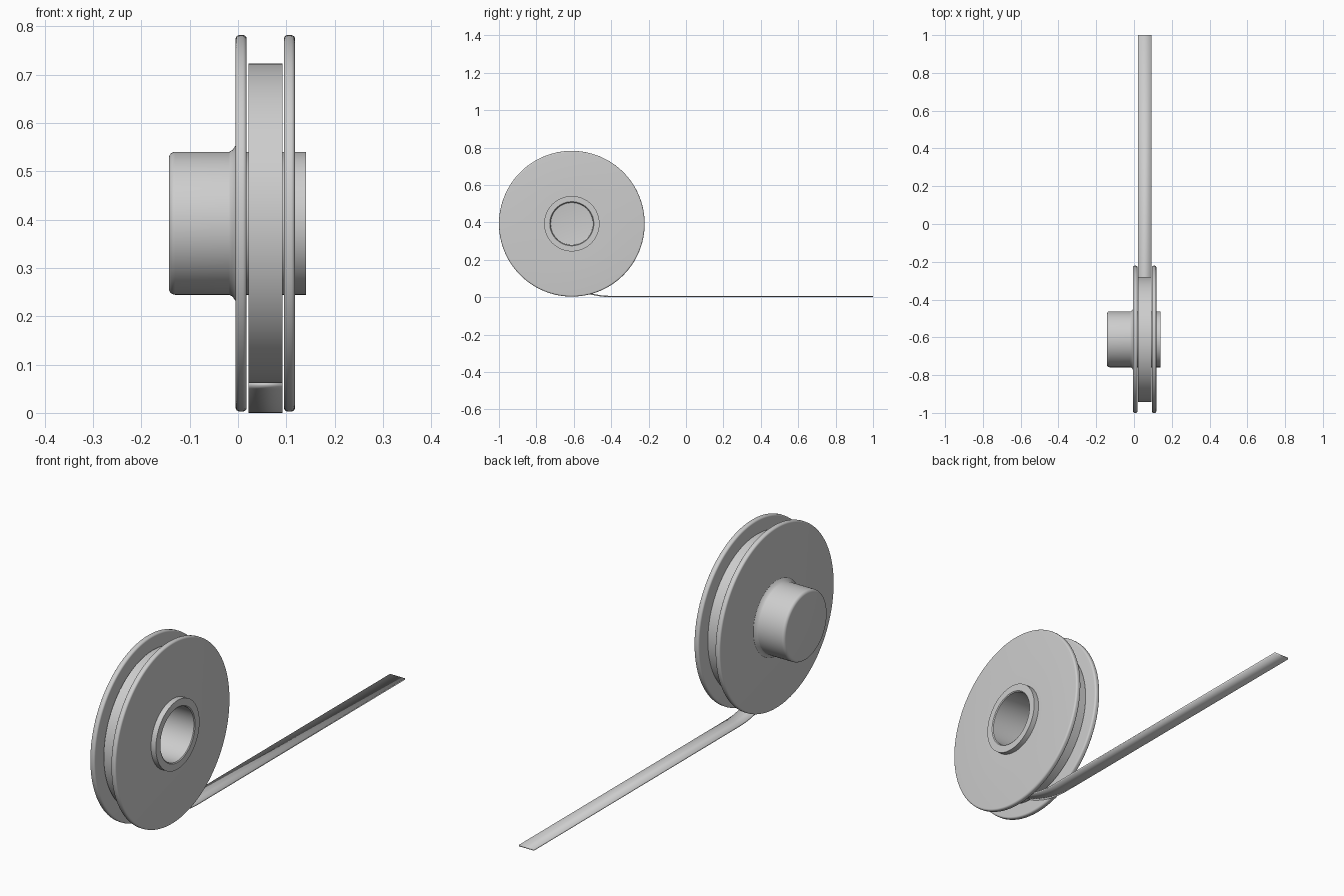
import bpy
import bmesh
import math
from mathutils import Matrix, Vector

if "Cube" in bpy.data.objects:
    bpy.data.objects.remove(bpy.data.objects["Cube"])

AXLE = Vector((0, -0.6105, 0.3925))   # centre of the reel
HUB_R = 0.148
TAPE_X = (0.022, 0.092)

grey = bpy.data.materials.new("light_grey")
grey.use_nodes = True
grey.diffuse_color = (0.61, 0.61, 0.61, 1)
grey.node_tree.nodes["Principled BSDF"].inputs["Base Color"].default_value = grey.diffuse_color


def finish(name, bm):
    bmesh.ops.remove_doubles(bm, verts=bm.verts, dist=1e-5)
    bmesh.ops.recalc_face_normals(bm, faces=bm.faces)
    mesh = bpy.data.meshes.new(name)
    bm.to_mesh(mesh)
    bm.free()
    mesh.materials.append(grey)
    obj = bpy.data.objects.new(name, mesh)
    bpy.context.collection.objects.link(obj)
    bpy.ops.object.select_all(action="DESELECT")
    obj.select_set(True)
    bpy.context.view_layer.objects.active = obj
    bpy.ops.object.shade_smooth_by_angle(angle=math.radians(35))
    return obj


def lathe(name, profile, closed, steps=96):
    """Spin (x, radius) points around the axle."""
    bm = bmesh.new()
    verts = [bm.verts.new((x, 0, r)) for x, r in profile]
    edges = [bm.edges.new(pair) for pair in zip(verts, verts[1:])]
    if closed:
        edges.append(bm.edges.new((verts[-1], verts[0])))
    bmesh.ops.spin(bm, geom=verts + edges, cent=(0, 0, 0), axis=(1, 0, 0),
                   angle=math.tau, steps=steps, use_merge=True)
    bmesh.ops.transform(bm, matrix=Matrix.Translation(AXLE), verts=bm.verts)
    return finish(name, bm)


def arc(cx, cr, radius, start, end, steps=6):
    angles = [math.radians(start + (end - start) * i / steps) for i in range(steps + 1)]
    return [(cx + radius * math.cos(a), cr + radius * math.sin(a)) for a in angles]


# Hub: closed and rounded on the right, open bore on the left
hub = [(-0.143, 0)] + arc(-0.130, HUB_R - 0.013, 0.013, 180, 90)
hub += [(0.141, HUB_R), (0.141, 0.118), (0.138, 0.114)]
hub += arc(-0.105, 0.109, 0.005, 90, 180, 4) + [(-0.110, 0)]
lathe("hub", hub, False)

# Collar flaring from the hub into the right flange
lathe("hub_collar", [(-0.018, HUB_R - 0.005), (-0.018, HUB_R), (-0.011, 0.152),
                     (-0.004, 0.163), (0.0, 0.163), (0.0, HUB_R - 0.005)], True)

# Two discs with rounded rims
for name, x0 in (("right_flange", -0.005), ("left_flange", 0.095)):
    x1, fillet, top = x0 + 0.023, 0.008, 0.3895 - 0.008
    rim = arc(x0 + fillet, top, fillet, 180, 90) + arc(x1 - fillet, top, fillet, 90, 0)
    lathe(name, [(x0, HUB_R - 0.005)] + rim + [(x1, HUB_R - 0.005)], True, 128)

# Wound tape
lathe("tape_roll", [(TAPE_X[0], HUB_R - 0.005), (TAPE_X[0], 0.331),
                    (TAPE_X[1], 0.331), (TAPE_X[1], HUB_R - 0.005)], True, 128)

# Loose tape: curves off the roll, then lies flat
bm = bmesh.new()
path = [(-0.40 - 0.22 * t, 0.0035 + 0.0565 * t * t) for t in (1 - i / 16 for i in range(17))]
path.append((1.0, 0.0035))
rows = [[bm.verts.new((x, y, z)) for x in TAPE_X] for y, z in path]
for (a, b), (c, d) in zip(rows, rows[1:]):
    bm.faces.new((a, b, d, c))
tape = finish("loose_tape", bm)
solid = tape.modifiers.new("thickness", "SOLIDIFY")
solid.thickness = 0.007
solid.offset = 0
